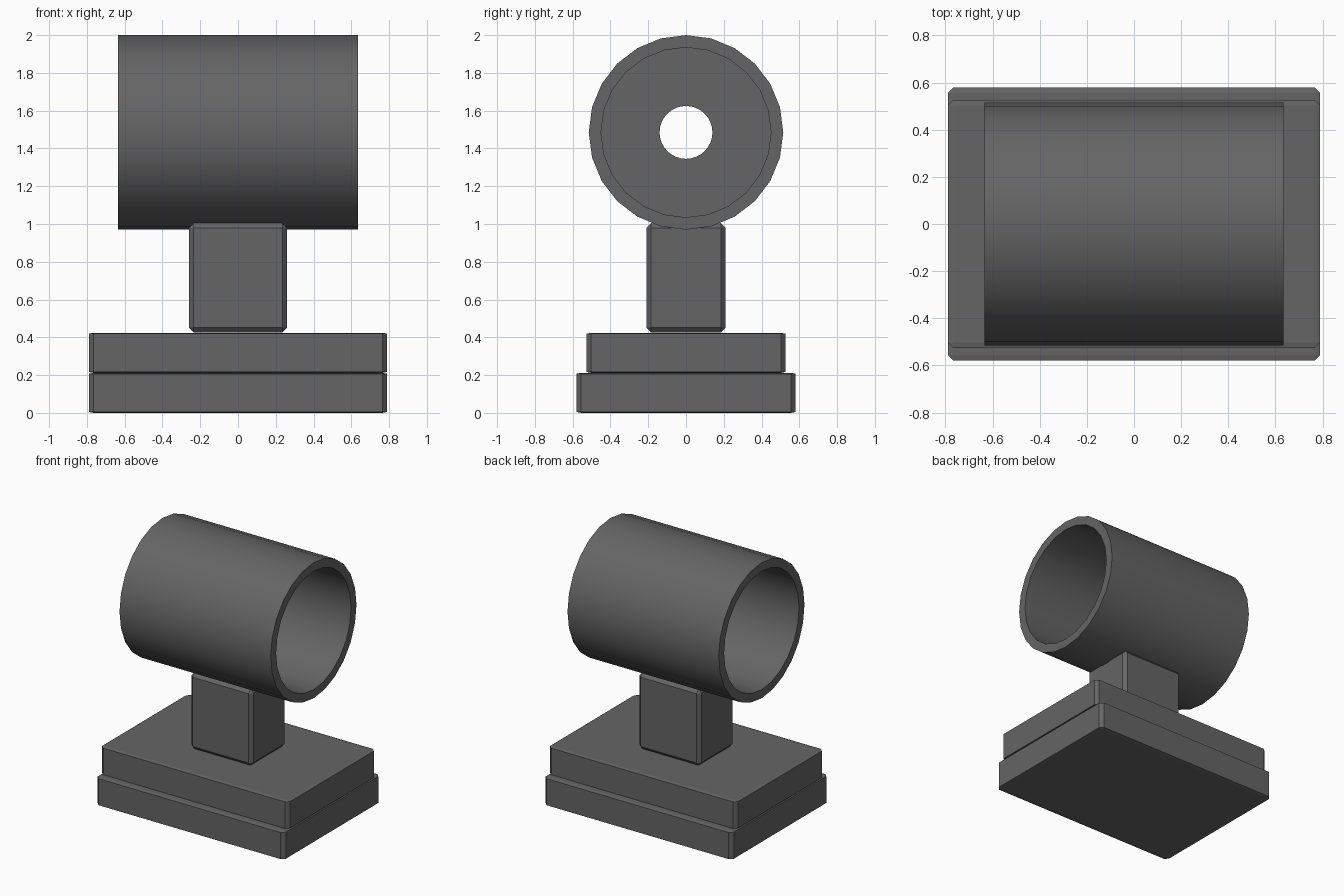
import bpy, bmesh, math
from mathutils import Matrix

cube = bpy.data.objects.get("Cube")
if cube:
    bpy.data.objects.remove(cube)

grey = bpy.data.materials.new("dark_grey")
grey.use_nodes = True
colour = (0.13, 0.13, 0.133, 1)
grey.diffuse_color = colour
grey.node_tree.nodes["Principled BSDF"].inputs["Base Color"].default_value = colour


def finish(name, bm):
    bmesh.ops.recalc_face_normals(bm, faces=bm.faces)
    mesh = bpy.data.meshes.new(name)
    bm.to_mesh(mesh)
    bm.free()
    mesh.materials.append(grey)
    obj = bpy.data.objects.new(name, mesh)
    bpy.context.collection.objects.link(obj)
    return obj


def chamfered_box(name, half, chamfer, z):
    """Box with a separate chamfer size along each axis, centred at height z."""
    bm = bmesh.new()
    bmesh.ops.create_cube(bm, size=2)
    bmesh.ops.bevel(bm, geom=bm.edges[:], offset=0.1, segments=1, affect='EDGES')
    for v in bm.verts:
        for i in range(3):
            reach = half[i] if abs(v.co[i]) > 0.99 else half[i] - chamfer[i]
            v.co[i] = math.copysign(reach, v.co[i])
    bmesh.ops.translate(bm, verts=bm.verts, vec=(0, 0, z))
    return finish(name, bm)


def lathe_x(name, profile, sides, z):
    """Revolve a closed (x, radius) profile about the x axis."""
    bm = bmesh.new()
    verts = [bm.verts.new((x, 0, r)) for x, r in profile]
    edges = [bm.edges.new((verts[i - 1], v)) for i, v in enumerate(verts)]
    bmesh.ops.spin(bm, geom=verts + edges, cent=(0, 0, 0), axis=(1, 0, 0),
                   angle=math.tau, steps=sides, use_merge=True)
    bmesh.ops.remove_doubles(bm, verts=bm.verts, dist=0.0001)
    bmesh.ops.transform(bm, matrix=Matrix.Translation((0, 0, z)), verts=bm.verts)
    obj = finish(name, bm)
    bpy.ops.object.select_all(action='DESELECT')
    obj.select_set(True)
    bpy.context.view_layer.objects.active = obj
    bpy.ops.object.shade_smooth_by_angle(angle=math.radians(30))
    return obj


# Stepped base and post
chamfered_box("lower_base", (0.79, 0.58, 0.106), (0.025, 0.025, 0.005), 0.106)
chamfered_box("upper_base", (0.79, 0.527, 0.106), (0.025, 0.025, 0.005), 0.318)
chamfered_box("post", (0.26, 0.21, 0.29), (0.025, 0.025, 0.027), 0.715)

# Open barrel with a pierced wall halfway along
length, outer, inner, axis_z = 0.635, 0.515, 0.45, 1.485
lathe_x("barrel", [(-length, inner), (-length, outer), (length, outer), (length, inner)],
        24, axis_z)
lathe_x("pierced_wall", [(-0.01, 0.14), (-0.01, inner + 0.02),
                         (0.01, inner + 0.02), (0.01, 0.14)], 32, axis_z)
